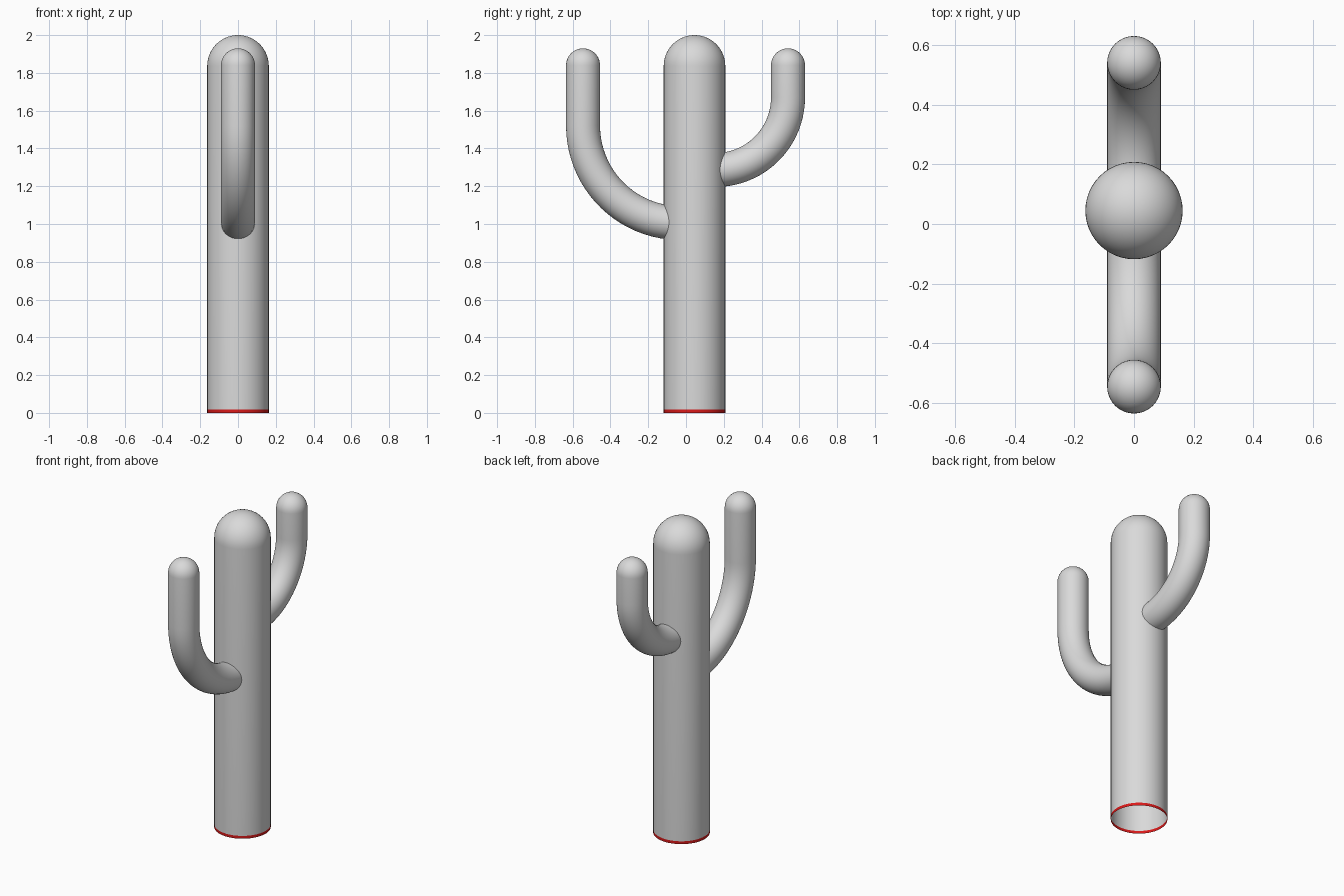
import bpy, bmesh
from math import sin, cos, pi, radians
from mathutils import Vector

cube = bpy.data.objects.get("Cube")
if cube:
    bpy.data.objects.remove(cube, do_unlink=True)


def material(name, color):
    m = bpy.data.materials.new(name)
    m.use_nodes = True
    m.diffuse_color = color
    bsdf = m.node_tree.nodes["Principled BSDF"]
    bsdf.inputs["Base Color"].default_value = color
    bsdf.inputs["Roughness"].default_value = 0.8
    return m


GREY = material("pale grey", (0.7, 0.7, 0.7, 1))
RED = material("red", (0.7, 0.01, 0.01, 1))


def round_tube(name, path, radius, sides=40, dome_steps=10):
    """Sweep a circle along (y, z, tilt) points; open start, domed upright end."""
    rings = [(y, z, tilt, radius) for y, z, tilt in path]
    y, z, _ = path[-1]
    for i in range(1, dome_steps):
        a = pi / 2 * i / dome_steps
        rings.append((y, z + radius * sin(a), 0, radius * cos(a)))
    bm = bmesh.new()
    loops = []
    for cy, cz, tilt, r in rings:
        loop = []
        for k in range(sides):
            a = 2 * pi * k / sides
            v = r * sin(a)
            loop.append(bm.verts.new((r * cos(a), cy + v * cos(tilt), cz + v * sin(tilt))))
        loops.append(loop)
    for lo, hi in zip(loops, loops[1:]):
        for k in range(sides):
            n = (k + 1) % sides
            bm.faces.new((lo[k], lo[n], hi[n], hi[k]))
    tip = bm.verts.new((0, y, z + radius))
    for k in range(sides):
        bm.faces.new((loops[-1][k], loops[-1][(k + 1) % sides], tip))
    mesh = bpy.data.meshes.new(name)
    bm.to_mesh(mesh)
    bm.free()
    mesh.materials.append(GREY)
    mesh.shade_smooth()
    obj = bpy.data.objects.new(name, mesh)
    bpy.context.collection.objects.link(obj)
    return obj


def arm(name, side, reach, bend_y, bend_z, start_y, tip_z, radius=0.09, steps=20):
    """Quarter bend out of the trunk, then straight up; side is -1 front, +1 back."""
    bend = abs(reach - bend_y)
    start = math_angle = pi / 2 - abs(start_y - bend_y) / bend
    path = []
    for i in range(steps + 1):
        a = start * (1 - i / steps)
        path.append((bend_y + side * bend * cos(a), bend_z - bend * sin(a), side * a * 1.0))
    # Ring tilt follows the bend so each circle stays square to the path
    path = [(y, z, -t) for y, z, t in path]
    path.append((reach, tip_z - radius, 0))
    return round_tube(name, path, radius)


# Trunk: hollow, open at the bottom, with a thin red rim
R, TRUNK_Y, RIM = 0.163, 0.045, 0.018
trunk = round_tube("trunk", [(TRUNK_Y, 0, 0), (TRUNK_Y, RIM, 0), (TRUNK_Y, 2 - R, 0)], R, 48, 14)
trunk.data.materials.append(RED)
for p in trunk.data.polygons:
    if p.center.z < RIM:
        p.material_index = 1

# Arms: a low wide bend in front, a higher tighter bend behind
arm("front_arm", -1, -0.545, -0.03, 1.52, -0.085, 1.93)
arm("back_arm", 1, 0.54, 0.156, 1.67, 0.18, 1.93)
